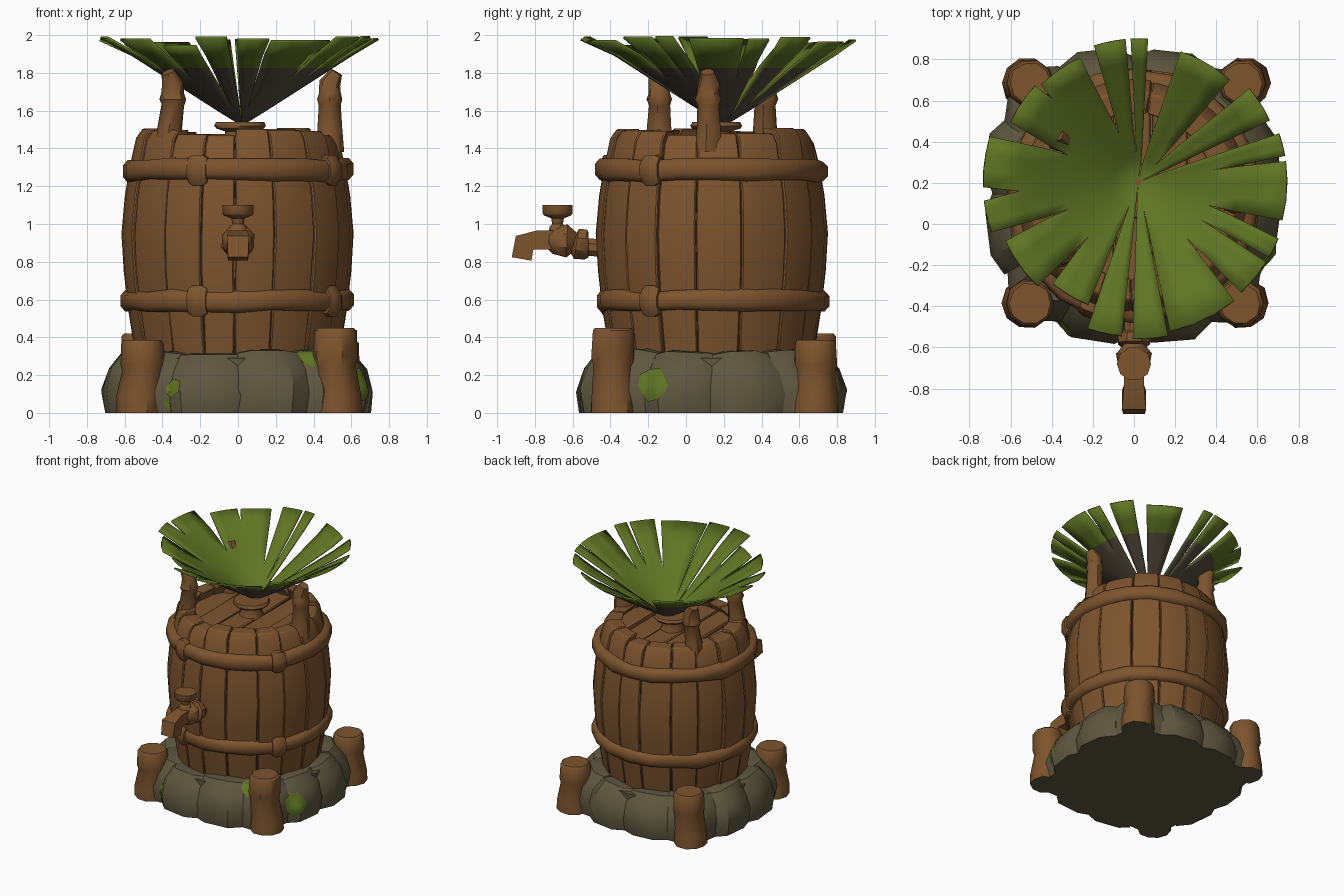
import bpy, bmesh, math, random
from math import sin, cos, pi, radians
from mathutils import Vector
from mathutils.bvhtree import BVHTree

random.seed(4)
if "Cube" in bpy.data.objects:
    bpy.data.objects.remove(bpy.data.objects["Cube"])

def material(name, rgb):
    m = bpy.data.materials.new(name)
    m.use_nodes = True
    m.diffuse_color = (*rgb, 1)
    m.node_tree.nodes["Principled BSDF"].inputs["Base Color"].default_value = (*rgb, 1)
    return m

WOOD = material("brown wood", (0.205, 0.09, 0.027))
STONE = material("grey stone", (0.112, 0.095, 0.05))
LEAF = material("leaf green", (0.115, 0.178, 0.017))
TAUPE = material("leaf underside", (0.09, 0.072, 0.047))
CENTRE = Vector((0, 0.138, 0))
APEX = Vector((0.02, 0.205, 0))

def jit(a):
    return random.uniform(-a, a)

def finish(name, bm, mats, angle=35, bevel=0):
    bmesh.ops.recalc_face_normals(bm, faces=bm.faces)
    mesh = bpy.data.meshes.new(name)
    bm.to_mesh(mesh)
    bm.free()
    for m in mats:
        mesh.materials.append(m)
    mesh.shade_smooth()
    mesh.set_sharp_from_angle(angle=radians(angle))
    ob = bpy.data.objects.new(name, mesh)
    bpy.context.collection.objects.link(ob)
    if bevel:
        mod = ob.modifiers.new("Bevel", "BEVEL")
        mod.width, mod.limit_method = bevel, "ANGLE"
    return ob

def loft(bm, rings, closed=False):
    """Skin a list of rings of points, capped unless the path is closed."""
    vs = [[bm.verts.new(p) for p in ring] for ring in rings]
    n = len(vs[0])
    for a, b in zip(vs, vs[1:] + vs[:1] if closed else vs[1:]):
        for i in range(n):
            j = (i + 1) % n
            bm.faces.new((a[i], a[j], b[j], b[i]))
    if not closed:
        bm.faces.new(vs[0])
        bm.faces.new(vs[-1])

def polar(r, a, z, c=CENTRE):
    return Vector((c.x + r * cos(a), c.y + r * sin(a), z))

def tube(name, path, n, wobble=0.0):
    """Round wooden piece along points of (x, y, z, radius)."""
    pts = [Vector(p[:3]) for p in path]
    rings = []
    for i, p in enumerate(pts):
        d = (pts[min(i + 1, len(pts) - 1)] - pts[max(i - 1, 0)]).normalized()
        u = d.cross(Vector((1, 0, 0))).normalized()
        v = d.cross(u)
        rings.append([p + (u * cos(t) + v * sin(t)) * path[i][3] * (1 + jit(wobble))
                      for t in [(k + 0.5) * 2 * pi / n for k in range(n)]])
    bm = bmesh.new()
    loft(bm, rings)
    return finish(name, bm, [WOOD], 40)

# Barrel staves of uneven width
PROFILE = [(0.3, 0.535), (0.55, 0.575), (0.75, 0.598), (0.95, 0.61),
           (1.15, 0.592), (1.32, 0.563), (1.44, 0.535)]
STAVES = 17
seams = [(k + jit(0.16)) * 2 * pi / STAVES - pi / 2 for k in range(STAVES)]
bm = bmesh.new()
for a, b in zip(seams, seams[1:] + [seams[0] + 2 * pi]):
    mid, half = (a + b) / 2, (b - a) / 2 * 0.985
    top, push = jit(0.02), jit(0.008)
    rings = []
    for z, r in PROFILE + [(1.49, 0.5)]:
        z += top if z > 1.4 else 0
        skew = jit(0.006)
        outer = [polar(r + push, mid + half * t + skew, z) for t in (-1, -0.4, 0.4, 1)]
        inner = [polar(min(r - 0.1, 0.45), mid + half * t, z) for t in (1, -1)]
        rings.append(outer + inner)
    loft(bm, rings)
finish("barrel_staves", bm, [WOOD], 35, 0.007)

# Barrel core and plank lid
tube("barrel_core", [(0, CENTRE.y, z, r - 0.03) for z, r in PROFILE[:-1]] + [(0, CENTRE.y, 1.4, 0.46)], 24)
bm = bmesh.new()
for k in range(5):
    x0, x1 = -0.45 + k * 0.18, -0.28 + k * 0.18
    y0, y1 = [math.sqrt(max(0.04, 0.215 - x * x)) for x in (x0, x1)]
    loft(bm, [[CENTRE + Vector(p) for p in ((x0, -y0, z), (x1, -y1, z), (x1, y1, z), (x0, y0, z))]
              for z in (1.38, 1.43 + jit(0.012))])
finish("lid_planks", bm, [WOOD], 35, 0.008)

# Hoops with wrapped ties
for name, z, r in (("upper_hoop", 1.285, 0.57), ("lower_hoop", 0.592, 0.572)):
    bm = bmesh.new()
    rings = []
    for k in range(20):
        rr, zz, h = r + jit(0.008), z + jit(0.008), 0.055 + jit(0.007)
        section = [(-0.05, -1), (0.02, -1), (0.045, -0.5), (0.045, 0.5), (0.02, 1), (-0.05, 1)]
        rings.append([polar(rr + dr, k * pi / 10, zz + dz * h) for dr, dz in section])
    loft(bm, rings, closed=True)
    finish(name, bm, [WOOD], 50)
    for deg in (249, 327):
        bm = bmesh.new()
        loft(bm, [[polar(r + 0.012 + 0.055 * w * cos(t), radians(deg) + s / r, z + 0.088 * w * sin(t))
                   for t in [(i + 0.5) * pi / 4 for i in range(8)]]
                  for s, w in ((-0.05, 0.8), (-0.025, 1), (0.025, 1), (0.05, 0.8))])
        finish(name + "_tie", bm, [WOOD], 50)

# Squarish ring of foundation stones
bm = bmesh.new()
for k in range(12):
    grow, lift = jit(0.015), jit(0.01)
    pts = []
    for t, s in ((-1, 0.94), (-0.5, 1), (0.45, 1), (1, 0.94)):
        a = (k + 0.5 + t * 0.53) * pi / 6 + jit(0.02)
        square = s * (1.035 - 0.045 * cos(4 * a))
        for r, z in ((0.42, 0), (0.7, 0), (0.72, 0.13), (0.68, 0.25), (0.6, 0.335), (0.42, 0.345)):
            z += lift - 0.025 * abs(t) + jit(0.008) if z else 0
            pts.append(bm.verts.new(polar(r * square + grow + jit(0.006), a, z)))
    hull = bmesh.ops.convex_hull(bm, input=pts)
    loose = {g for g in hull["geom_interior"] + hull["geom_unused"] if isinstance(g, bmesh.types.BMVert)}
    bmesh.ops.delete(bm, geom=list(loose), context="VERTS")
stone_tree = BVHTree.FromBMesh(bm)
finish("foundation_stones", bm, [STONE], 32)
bm = bmesh.new()
loft(bm, [[polar(0.62, k * pi / 12, z) for k in range(24)] for z in (0, 0.29)])
finish("foundation_core", bm, [STONE])

# Moss patches laid over the stones
for deg, z, size in ((242, 0.125, 0.05), (239, 0.04, 0.022), (306, 0.315, 0.06), (334, 0.14, 0.09)):
    a = radians(deg)
    out = Vector((cos(a), sin(a), 0.35)).normalized()
    side = Vector((-sin(a), cos(a), 0))
    up = out.cross(side)
    shape = [1 + jit(0.15) for i in range(10)]
    rings = []
    for f in (1, 0.7, 0.35, 0.05):
        starts = [polar(0.7, a, z) + out * 0.5 + (side * cos(i * pi / 5) + up * sin(i * pi / 5)) * size * f * w
                  for i, w in enumerate(shape)]
        rings.append([(stone_tree.ray_cast(p, -out)[0] or p - out * 0.5) + out * 0.008 for p in starts])
    bm = bmesh.new()
    loft(bm, rings)
    bm.faces.ensure_lookup_table()
    bmesh.ops.delete(bm, geom=[bm.faces[-2]], context="FACES_ONLY")
    finish("moss_patch", bm, [LEAF])

# Corner stumps with earthy undersides
for x, y, h in ((-0.52, -0.385, 0.385), (0.53, -0.385, 0.45), (0.54, 0.685, 0.385), (-0.52, 0.685, 0.42)):
    tip = x - math.copysign(0.015, x)
    stump = tube("corner_stump", [(x, y, 0, 0.125), (x, y, 0.08, 0.122), (tip, y, h * 0.55, 0.108),
                                  (tip, y, h * 0.66, 0.118), (tip, y, h - 0.015, 0.112), (tip, y, h, 0.1)], 10, 0.04)
    stump.data.materials.append(STONE)
    stump.data.polygons[-2].material_index = 1

# Three knotted poles holding the leaf roof, tops cut to its slope
for x, y in ((0.485, 0.12), (-0.345, -0.14), (-0.345, 0.42)):
    dx = 0.02 if x < 0 else 0
    out = Vector((x, y, 0)) + (Vector((x, y, 0)) - APEX).normalized() * 0.035
    tube("roof_pole", [(x - dx, y, 1.38, 0.075), (x - dx, y, 1.5, 0.066), (x, y, 1.63, 0.058), (x, y, 1.66, 0.07),
                       (x, y, 1.69, 0.06), (x, y, 1.745, 0.058), (out.x, out.y, 1.805, 0.035)], 9, 0.05)

# Turned stem under the leaf
tube("roof_stem", [(0.01, 0.16, z, r) for z, r in ((1.4, 0.1), (1.45, 0.08), (1.49, 0.08), (1.505, 0.13),
                                                   (1.52, 0.14), (1.54, 0.13))], 12, 0.03)

# Leaf roof: start angle, end angle, rim radius, slit depth at each side
BLADES = [(-15, 8, 72, 40, 45), (10, 19, 72, 45, 8), (25, 40, 70, 8, 15), (48, 72, 66, 15, 8),
          (86, 93, 69, 8, 8), (95, 108, 69, 8, 25), (115, 135, 66, 25, 58), (137, 155, 68, 58, 42),
          (163, 182, 75, 42, 60), (187, 199, 75, 60, 45), (204, 226, 70, 45, 40),
          (230, 248, 64, 40, 15), (251, 264, 75, 15, 6), (268, 281, 76, 6, 12),
          (282, 309, 74, 12, 35), (313, 328, 73, 35, 35), (330, 338, 73, 35, 40)]
bm = bmesh.new()
for k, (a0, a1, rim, s0, s1) in enumerate(BLADES):
    before = BLADES[k - 1][1] - (360 if k == 0 else 0)
    after = BLADES[(k + 1) % len(BLADES)][0] + (360 if k == len(BLADES) - 1 else 0)
    rim /= 100
    rows = []
    for r in (0.001, 0.12, 0.25, 0.36, 0.48, 0.58, rim):
        sides = []
        for a, other, s in ((a0, before, s0 / 100), (a1, after, s1 / 100)):
            middle = (a + other) / 2
            sides.append(radians(middle + (a - middle) * max(0, r - s) / (rim - s) * rim / r))
        tilt = min(1.985, 1.53 + 0.64 * r) + jit(0.015) if r == rim else 1.53 + 0.64 * r
        rows.append([bm.verts.new(polar(r, sides[0] + (sides[1] - sides[0]) * i / 3, tilt, APEX))
                     for i in range(4)])
    for j, (p, q) in enumerate(zip(rows, rows[1:])):
        for i in range(3):
            face = bm.faces.new((p[i], q[i], q[i + 1], p[i + 1]))
            face.material_index = 0 if j < 4 else 2
bmesh.ops.remove_doubles(bm, verts=bm.verts, dist=0.0025)
if sum(f.normal.z for f in bm.faces) < 0:
    bmesh.ops.reverse_faces(bm, faces=bm.faces)
shell = finish("leaf_roof", bm, [LEAF, TAUPE, LEAF, LEAF], 40).modifiers.new("Thickness", "SOLIDIFY")
shell.thickness, shell.offset, shell.material_offset = 0.012, -1, 1

# Tap: neck, flange, body, square spout and turn handle
tube("tap_neck", [(0, -0.42, 0.87, 0.05), (0, -0.54, 0.88, 0.05)], 8)
tube("tap_flange", [(0, -0.515, 0.89, 0.07), (0, -0.53, 0.89, 0.085), (0, -0.58, 0.895, 0.085),
                    (0, -0.595, 0.9, 0.06)], 8, 0.04)
tube("tap_body", [(0, -0.58, 0.91, 0.05), (0, -0.63, 0.91, 0.092), (0, -0.7, 0.915, 0.08),
                  (0, -0.73, 0.92, 0.05)], 8, 0.03)
tube("tap_spout", [(0, -0.7, 0.915, 0.07), (0, -0.79, 0.915, 0.07), (0, -0.855, 0.9, 0.083),
                   (0, -0.87, 0.815, 0.075)], 4)
tube("tap_handle", [(0, -0.68, z, r) for z, r in ((0.95, 0.05), (0.985, 0.045), (1.0, 0.03), (1.03, 0.035),
                                                  (1.045, 0.075), (1.055, 0.083), (1.1, 0.083))], 10)
